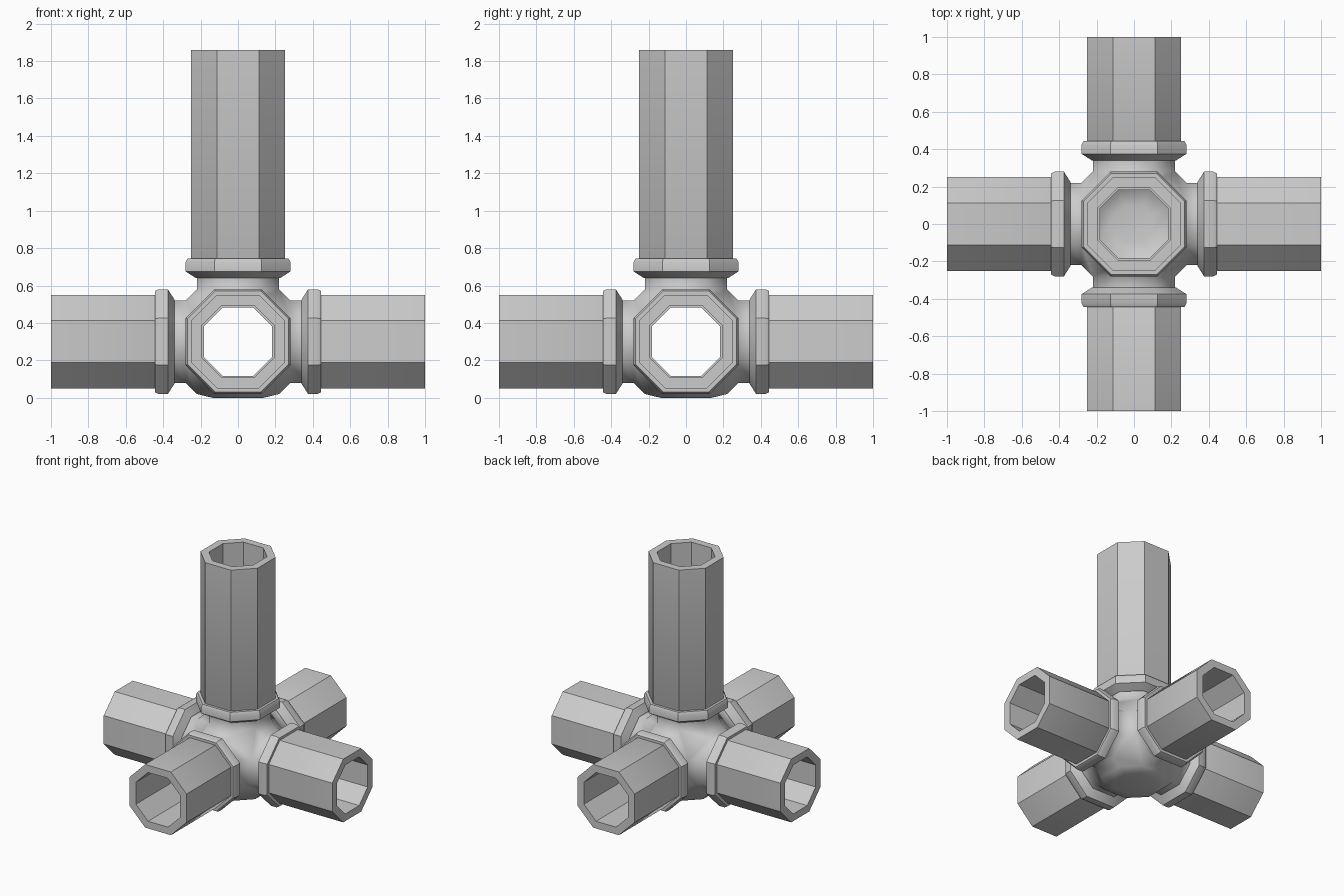
import bpy, bmesh
from mathutils import Vector

if "Cube" in bpy.data.objects:
    bpy.data.objects.remove(bpy.data.objects["Cube"])

CENTRE = Vector((0, 0, 0.30))
OPEN = {"right": (1, 0, 0), "left": (-1, 0, 0), "back": (0, 1, 0),
        "front": (0, -1, 0), "top": (0, 0, 1)}
HALF = 0.45  # half edge length of the octagon relative to its apothem


def octagon(axis, dist, r):
    """Octagon ring with apothem r, centred on an axis at a given distance."""
    h = r * HALF
    pts = [(r, -h), (r, h), (h, r), (-h, r), (-r, h), (-r, -h), (-h, -r), (h, -r)]
    q = Vector(axis).to_track_quat('Z', 'Y')
    return [q @ Vector((x, y, dist)) for x, y in pts]


def loft(bm, axis, profile, closed=False):
    """Join octagon rings along a profile of (distance, apothem) points."""
    rings = [[bm.verts.new(p) for p in octagon(axis, d, r)] for d, r in profile]
    pairs = list(zip(rings, rings[1:]))
    if closed:
        pairs.append((rings[-1], rings[0]))
    for a, b in pairs:
        for i in range(8):
            j = (i + 1) % 8
            bm.faces.new((a[i], a[j], b[j], b[i]))


def finish(bm, name, angle):
    bmesh.ops.remove_doubles(bm, verts=bm.verts[:], dist=1e-4)
    bmesh.ops.recalc_face_normals(bm, faces=bm.faces[:])
    mesh = bpy.data.meshes.new(name)
    bm.to_mesh(mesh)
    bm.free()
    obj = bpy.data.objects.new(name, mesh)
    obj.location = CENTRE
    bpy.context.collection.objects.link(obj)
    bpy.ops.object.select_all(action='DESELECT')
    obj.select_set(True)
    bpy.context.view_layer.objects.active = obj
    bpy.ops.object.shade_smooth_by_angle(angle=angle)
    return obj


def hub_skin(dist, r, dome):
    """Chamfered cube skin, open toward five arms and closed below."""
    bm = bmesh.new()
    for axis in list(OPEN.values()) + [(0, 0, -1)]:
        for p in octagon(axis, dist, r):
            bm.verts.new(p)
    bmesh.ops.convex_hull(bm, input=bm.verts[:])
    bmesh.ops.dissolve_limit(bm, angle_limit=0.02, verts=bm.verts[:], edges=bm.edges[:])
    bmesh.ops.recalc_face_normals(bm, faces=bm.faces[:])
    ends = [f for f in bm.faces
            if any(f.normal.dot(Vector(a)) > 0.99 for a in OPEN.values())]
    bmesh.ops.delete(bm, geom=ends, context='FACES_ONLY')
    bottom = [f for f in bm.faces if f.normal.z < -0.99]
    bmesh.ops.inset_region(bm, faces=bottom, thickness=0.09, depth=dome)
    mesh = bpy.data.meshes.new("skin")
    bm.to_mesh(mesh)
    bm.free()
    return mesh


# Hollow hub with five short necks
bm = bmesh.new()
for skin in (hub_skin(0.28, 0.22, 0.02), hub_skin(0.24, 0.183, 0.015)):
    bm.from_mesh(skin)
    bpy.data.meshes.remove(skin)
for axis in OPEN.values():
    loft(bm, axis, [(0.28, 0.22), (0.34, 0.22), (0.34, 0.183), (0.24, 0.183)])
finish(bm, "hub", 0.82)

# Collars and pipes
for side, axis in OPEN.items():
    bm = bmesh.new()
    loft(bm, axis, [(0.34, 0.215), (0.34, 0.225), (0.375, 0.28), (0.425, 0.28),
                    (0.445, 0.27), (0.445, 0.215)], closed=True)
    finish(bm, side + "_collar", 0.5)

    end = 1.56 if side == "top" else 1.0
    bm = bmesh.new()
    loft(bm, axis, [(0.34, 0.22), (0.40, 0.25), (end, 0.25), (end, 0.193),
                    (0.34, 0.193)], closed=True)
    finish(bm, side + "_pipe", 0.5)
